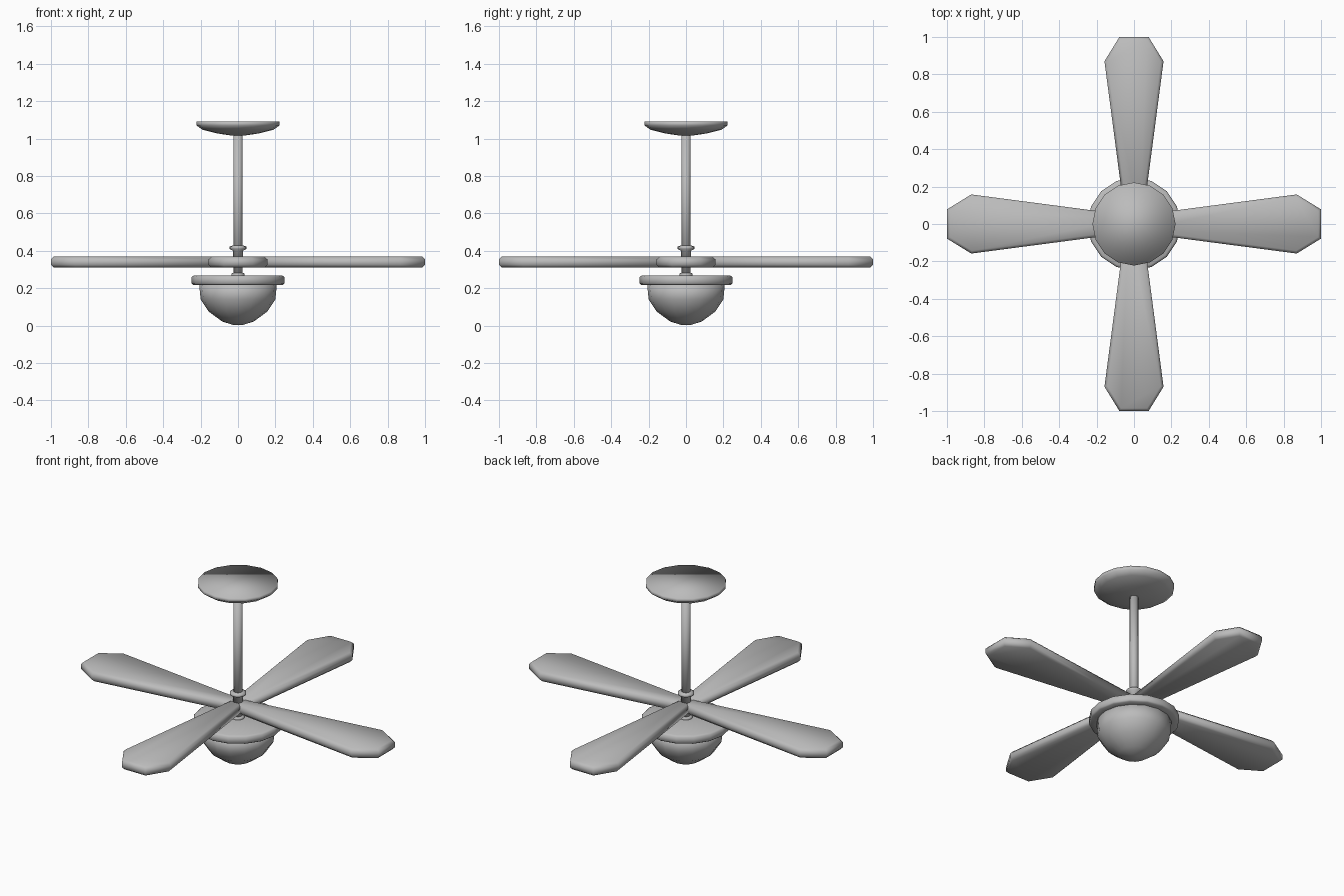
import bpy, bmesh, math
from mathutils import Matrix

cube = bpy.data.objects.get("Cube")
if cube:
    bpy.data.objects.remove(cube, do_unlink=True)

grey = bpy.data.materials.new("plain grey")
grey.use_nodes = True
colour = (0.5, 0.5, 0.5, 1)
grey.diffuse_color = colour
grey.node_tree.nodes["Principled BSDF"].inputs["Base Color"].default_value = colour


def finish(name, bm):
    bmesh.ops.recalc_face_normals(bm, faces=bm.faces)
    for f in bm.faces:
        f.smooth = True
    mesh = bpy.data.meshes.new(name)
    bm.to_mesh(mesh)
    bm.free()
    mesh.materials.append(grey)
    obj = bpy.data.objects.new(name, mesh)
    bpy.context.collection.objects.link(obj)
    return obj


def turned(name, profile, sides=16):
    """Revolve (radius, height) points into a closed solid."""
    bm = bmesh.new()
    rings = []
    for r, z in profile:
        rings.append([bm.verts.new((r * math.cos(a), r * math.sin(a), z))
                      for a in (math.tau * i / sides for i in range(sides))])
    for low, high in zip(rings, rings[1:]):
        for i in range(sides):
            j = (i + 1) % sides
            bm.faces.new((low[i], low[j], high[j], high[i]))
    bm.faces.new(rings[0])
    bm.faces.new(rings[-1])
    bmesh.ops.remove_doubles(bm, verts=bm.verts, dist=0.0005)
    return finish(name, bm)


# Ceiling mount and hanging rod
turned("ceiling_canopy", [(0.03, 1.015), (0.11, 1.027), (0.19, 1.047),
                          (0.222, 1.07), (0.222, 1.09)])
turned("down_rod", [(0.024, 0.26), (0.024, 1.03)])
turned("rod_collar", [(0.028, 0.36), (0.028, 0.4), (0.045, 0.41),
                      (0.045, 0.422), (0.028, 0.428)])
turned("lower_ring", [(0.036, 0.26), (0.036, 0.278), (0.026, 0.282)])

# Lamp below the blades
turned("lamp_rim", [(0.2, 0.218), (0.24, 0.218), (0.248, 0.225),
                    (0.248, 0.26), (0.235, 0.268)])
turned("lamp_bowl", [(0.025, 0.003), (0.085, 0.022), (0.157, 0.075),
                     (0.2, 0.14), (0.208, 0.225)])

# Four tapered blades
outline = [(0.01, 0.045), (0.87, 0.158), (1.0, 0.078)]
outline += [(x, -y) for x, y in reversed(outline)]
for n, side in enumerate(("left", "back", "right", "front")):
    bm = bmesh.new()
    base = bm.faces.new([bm.verts.new((x, y, 0.31)) for x, y in outline])
    top = bmesh.ops.extrude_face_region(bm, geom=[base])["geom"]
    bmesh.ops.translate(bm, vec=(0, 0, 0.058),
                        verts=[v for v in top if isinstance(v, bmesh.types.BMVert)])
    rim = [e for e in bm.edges if abs(e.verts[0].co.z - e.verts[1].co.z) < 0.001]
    bmesh.ops.bevel(bm, geom=rim, offset=0.015, segments=1, affect='EDGES')
    bm.transform(Matrix.Rotation(n * math.pi / 2, 4, 'Z'))
    finish(side + "_blade", bm)
